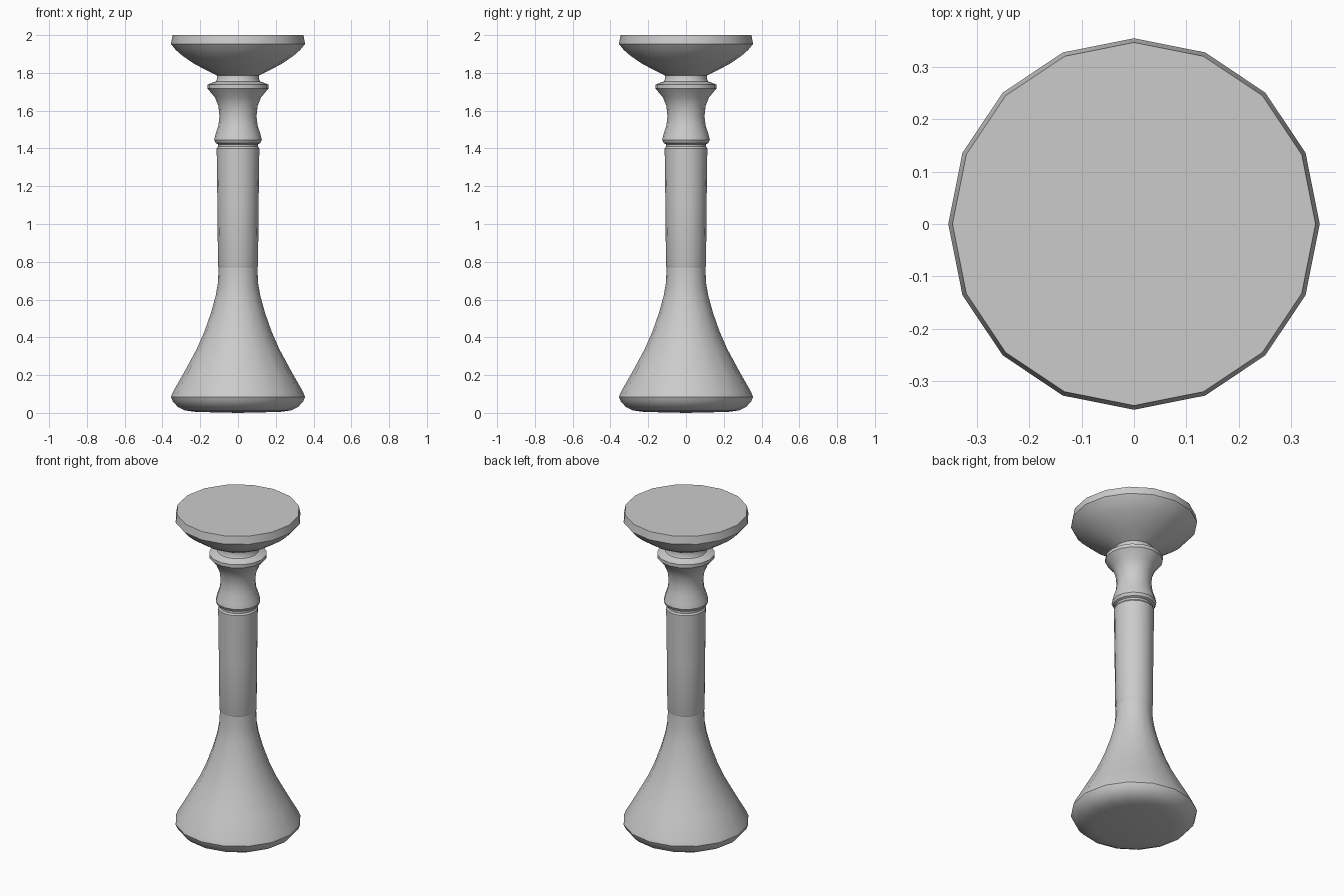
import bpy
import math

SIDES = 16

cube = bpy.data.objects.get("Cube")
if cube:
    bpy.data.objects.remove(cube, do_unlink=True)

grey = bpy.data.materials.new("plain grey")
grey.use_nodes = True
colour = (0.6, 0.6, 0.6, 1)
grey.diffuse_color = colour
grey.node_tree.nodes["Principled BSDF"].inputs["Base Color"].default_value = colour


def turned(name, profile):
    """Lathe a (radius, height) profile, listed bottom to top; radius 0 closes an end."""
    verts, faces, rings = [], [], []
    for r, z in profile:
        count = SIDES if r else 1
        rings.append([len(verts) + i for i in range(count)])
        for i in range(count):
            a = math.tau * i / SIDES
            verts.append((r * math.cos(a), r * math.sin(a), z))
    for low, high in zip(rings, rings[1:]):
        for i in range(SIDES):
            j = (i + 1) % SIDES
            if len(low) == 1:
                faces.append((low[0], high[j], high[i]))
            elif len(high) == 1:
                faces.append((low[i], low[j], high[0]))
            else:
                faces.append((low[i], low[j], high[j], high[i]))
    mesh = bpy.data.meshes.new(name)
    mesh.from_pydata(verts, [], faces)
    mesh.materials.append(grey)
    obj = bpy.data.objects.new(name, mesh)
    bpy.context.collection.objects.link(obj)
    bpy.ops.object.select_all(action="DESELECT")
    obj.select_set(True)
    bpy.context.view_layer.objects.active = obj
    bpy.ops.object.shade_smooth_by_angle(angle=math.radians(35))
    return obj


# Flared foot with a rounded lower edge
turned("flared_foot", [
    (0, 0), (0.22, 0.005), (0.28, 0.013), (0.32, 0.033), (0.346, 0.062),
    (0.355, 0.085), (0.345, 0.11), (0.288, 0.21), (0.22, 0.335), (0.178, 0.43),
    (0.143, 0.53), (0.118, 0.62), (0.106, 0.69), (0.103, 0.77)])

# Slightly tapered column
turned("column", [(0.103, 0.77), (0.106, 0.78), (0.109, 1.1), (0.113, 1.4), (0.106, 1.41)])

# Moulded neck: lower bead, waist and flared collar
turned("neck_moulding", [
    (0.106, 1.41), (0.106, 1.422), (0.118, 1.428), (0.126, 1.445),
    (0.119, 1.475), (0.104, 1.52), (0.098, 1.57), (0.104, 1.625),
    (0.122, 1.67), (0.162, 1.718), (0.162, 1.738), (0.118, 1.755),
    (0.112, 1.765), (0.112, 1.787)])

# Shallow bowl with a narrow rim and flat top
turned("bowl_top", [
    (0.112, 1.787), (0.175, 1.818), (0.235, 1.85), (0.292, 1.889),
    (0.33, 1.922), (0.355, 1.953), (0.347, 2.0), (0, 2.0)])
